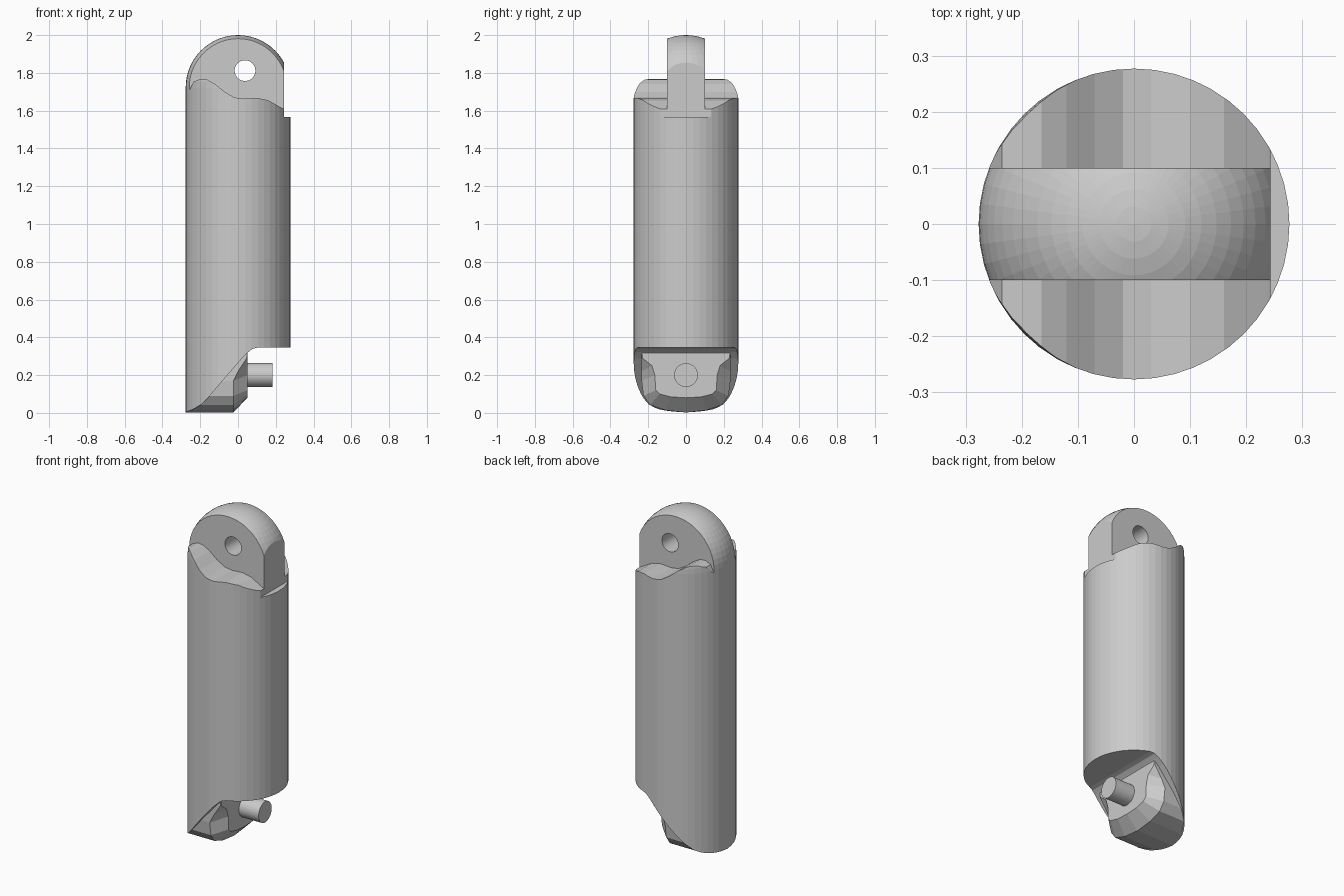
import bpy, bmesh, math
from mathutils import Vector, Matrix

if "Cube" in bpy.data.objects:
    bpy.data.objects.remove(bpy.data.objects["Cube"])

R, DOME_Z, TONGUE = 0.277, 1.723, 0.1


def finish(name, bm):
    bmesh.ops.remove_doubles(bm, verts=bm.verts, dist=1e-5)
    bmesh.ops.recalc_face_normals(bm, faces=bm.faces)
    me = bpy.data.meshes.new(name)
    bm.to_mesh(me)
    bm.free()
    ob = bpy.data.objects.new(name, me)
    bpy.context.collection.objects.link(ob)
    return ob


def capsule(name):
    bm = bmesh.new()
    prof = [(0, 0), (R, 0)]
    prof += [(R * math.cos(a), DOME_Z + R * math.sin(a))
             for a in [math.pi / 2 * i / 14 for i in range(15)]]
    n = 48
    rings = []
    for r, z in prof:
        if r < 1e-5:
            rings.append([bm.verts.new((0, 0, z))] * n)
        else:
            rings.append([bm.verts.new((r * math.cos(2 * math.pi * i / n),
                                        r * math.sin(2 * math.pi * i / n), z)) for i in range(n)])
    for a, b in zip(rings, rings[1:]):
        for i in range(n):
            j = (i + 1) % n
            bm.faces.new(list(dict.fromkeys((a[i], a[j], b[j], b[i]))))
    return finish(name, bm)


def prism(name, pts, y0, y1):
    bm = bmesh.new()
    f = bm.faces.new([bm.verts.new((x, y0, z)) for x, z in pts])
    ext = bmesh.ops.extrude_face_region(bm, geom=[f])
    vs = [g for g in ext['geom'] if isinstance(g, bmesh.types.BMVert)]
    bmesh.ops.translate(bm, vec=(0, y1 - y0, 0), verts=vs)
    return finish(name, bm)


def rod(name, centre, r, length, axis, n=32):
    bm = bmesh.new()
    rot = Vector((0, 0, 1)).rotation_difference(Vector(axis)).to_matrix().to_4x4()
    bmesh.ops.create_cone(bm, cap_ends=True, segments=n, radius1=r, radius2=r,
                          depth=length, matrix=Matrix.Translation(centre) @ rot)
    return finish(name, bm)


def boolean(ob, tool, op):
    m = ob.modifiers.new("cut", 'BOOLEAN')
    m.object, m.operation, m.solver = tool, op, 'EXACT'
    bpy.context.view_layer.update()
    dg = bpy.context.evaluated_depsgraph_get()
    me = bpy.data.meshes.new_from_object(ob.evaluated_get(dg))
    ob.modifiers.clear()
    ob.data = me
    bpy.data.objects.remove(tool)


# Body with domed top
body = capsule("body")

# Wavy shoulders either side of the tongue
wave = [(-0.3, 1.67), (-0.268, 1.69), (-0.255, 1.713), (-0.235, 1.753), (-0.2, 1.768),
        (-0.165, 1.765), (-0.12, 1.74), (-0.07, 1.70), (-0.02, 1.67), (0.03, 1.663),
        (0.1, 1.668), (0.16, 1.655), (0.24, 1.61), (0.3, 1.57), (0.3, 2.2), (-0.3, 2.2)]
for s in (-1, 1):
    boolean(body, prism("shoulder_cutter", wave, s * TONGUE, s * 0.4), 'DIFFERENCE')

# Flat notch and cross hole in the tongue
notch = [(0.243, 1.567), (0.4, 1.567), (0.4, 2.2), (0.243, 2.2)]
boolean(body, prism("notch_cutter", notch, -0.41, 0.41), 'DIFFERENCE')
boolean(body, rod("hole_cutter", (0.037, 0, 1.812), 0.055, 0.6, (0, 1, 0)), 'DIFFERENCE')

# Slanted cut at the foot
slant = [(-0.4, -0.05), (-0.277, 0.004), (-0.235, 0.02), (-0.195, 0.045), (-0.15, 0.09),
         (0.02, 0.288), (0.055, 0.322), (0.075, 0.338), (0.1, 0.345), (0.4, 0.345),
         (0.4, -0.3), (-0.4, -0.3)]
boolean(body, prism("foot_cutter", slant, -0.42, 0.42), 'DIFFERENCE')

# Foot block: rounded section along x, chamfered to a flat face
outer = [(0.235, 0.34, 0.049), (0.235, 0.29, 0.046), (0.235, 0.22, 0.0), (0.235, 0.17, -0.025),
         (0.225, 0.09, -0.025), (0.19, 0.042, -0.025), (0.11, 0.014, -0.025), (0, 0.002, -0.025)]
inner = [(0.234, 0.34), (0.23, 0.29), (0.18, 0.25), (0.165, 0.2),
         (0.16, 0.12), (0.14, 0.1), (0.08, 0.085), (0, 0.08)]
bm = bmesh.new()
sections = []
for pts in ([(-0.35, y, z) for y, z, x in outer], [(x, y, z) for y, z, x in outer],
            [(0.05, y, z) for y, z in inner]):
    loop = pts + [(x, -y, z) for x, y, z in reversed(pts[:-1])]
    sections.append([bm.verts.new(p) for p in loop])
for a, b in zip(sections, sections[1:]):
    for i in range(len(a)):
        j = (i + 1) % len(a)
        bm.faces.new((a[i], a[j], b[j], b[i]))
bm.faces.new(sections[0])
bm.faces.new(sections[-1])
foot = finish("foot_block", bm)
boolean(foot, capsule("envelope"), 'INTERSECT')
boolean(body, foot, 'UNION')

# Locating pin
rod("pin", (0.105, 0, 0.2), 0.063, 0.154, (1, 0, 0))
